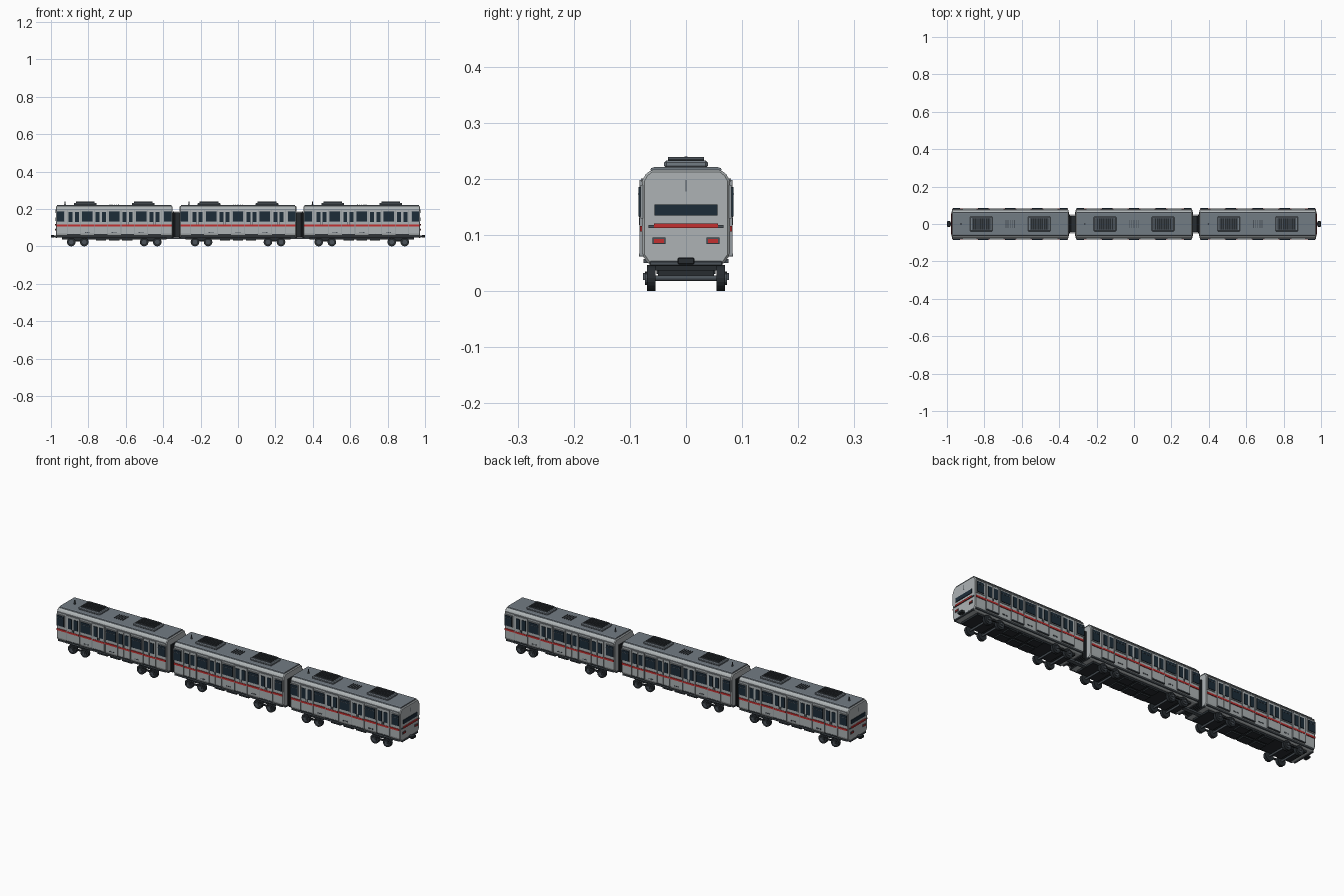
import bpy, bmesh, math
from mathutils import Matrix

if "Cube" in bpy.data.objects:
    bpy.data.objects.remove(bpy.data.objects["Cube"])

PITCH, HALF = 0.662, 0.312
CARS = (-PITCH, 0.0, PITCH)
SIDES = (-1, 1)


def mat(name, rgb):
    m = bpy.data.materials.new(name)
    m.diffuse_color = (*rgb, 1)
    m.use_nodes = True
    m.node_tree.nodes["Principled BSDF"].inputs["Base Color"].default_value = m.diffuse_color
    return m


BODY = mat("body_grey", (0.42, 0.45, 0.46))
TRIM = mat("trim_grey", (0.3, 0.33, 0.35))
ROOF = mat("roof_grey", (0.17, 0.2, 0.23))
DARK = mat("underframe_dark", (0.02, 0.025, 0.03))
STEEL = mat("steel", (0.07, 0.085, 0.1))
GLASS = mat("glass", (0.012, 0.025, 0.04))
RED = mat("red", (0.55, 0.03, 0.03))


def place(name, bm, material, at, bevel=0, smooth=False):
    """Turn a bmesh into one object per x offset, all sharing the mesh."""
    bmesh.ops.recalc_face_normals(bm, faces=bm.faces)
    me = bpy.data.meshes.new(name)
    bm.to_mesh(me)
    bm.free()
    me.materials.append(material)
    for x in at:
        ob = bpy.data.objects.new(name, me)
        ob.location.x = x
        bpy.context.collection.objects.link(ob)
        if bevel:
            b = ob.modifiers.new("bevel", "BEVEL")
            b.width, b.segments, b.limit_method = bevel, 1, "ANGLE"
        if smooth:
            bpy.ops.object.select_all(action="DESELECT")
            bpy.context.view_layer.objects.active = ob
            ob.select_set(True)
    if smooth:
        bpy.ops.object.shade_smooth_by_angle()


def boxes(name, items, material, at=CARS, bevel=0):
    """items: (centre x, y, z, size x, y, z)"""
    bm = bmesh.new()
    for x, y, z, sx, sy, sz in items:
        bmesh.ops.create_cube(bm, size=1, matrix=Matrix.Translation((x, y, z)) @ Matrix.Diagonal((sx, sy, sz, 1)))
    place(name, bm, material, at, bevel)


def rods(name, items, material, at=CARS, axis="y", seg=20):
    """items: (centre x, y, z, radius, length)"""
    rot = Matrix.Rotation(math.pi / 2, 4, "X") if axis == "y" else Matrix()
    bm = bmesh.new()
    for x, y, z, r, l in items:
        bmesh.ops.create_cone(bm, cap_ends=True, segments=seg, radius1=r, radius2=r, depth=l,
                              matrix=Matrix.Translation((x, y, z)) @ rot)
    place(name, bm, material, at)


def extrude_profile(name, half_profile, half_len, material, at=CARS, bevel=0):
    pts = half_profile + [(-y, z) for y, z in reversed(half_profile)]
    bm = bmesh.new()
    f = bm.faces.new([bm.verts.new((-half_len, y, z)) for y, z in pts])
    new = bmesh.ops.extrude_face_region(bm, geom=[f])["geom"]
    bmesh.ops.translate(bm, vec=(2 * half_len, 0, 0), verts=[v for v in new if isinstance(v, bmesh.types.BMVert)])
    place(name, bm, material, at, bevel)


# Car shell and roof
extrude_profile("car_body", [(0.066, 0.047), (0.078, 0.064), (0.078, 0.197), (0.072, 0.208), (0.062, 0.216)],
                HALF, BODY, bevel=0.004)
extrude_profile("roof_panel", [(0.064, 0.2145), (0.062, 0.219), (0.056, 0.221)], HALF - 0.006, ROOF)

# Side strips: gutter, stripe, sill
for s in SIDES:
    boxes("roof_gutter", [(0, s * 0.078, 0.198, 0.61, 0.005, 0.005)], TRIM)
    boxes("side_stripe", [(0, s * 0.0795, 0.111, 0.616, 0.0045, 0.009)], RED)
    boxes("side_sill", [(0, s * 0.072, 0.0535, 0.612, 0.008, 0.007)], STEEL)

# Doors and windows on both sides
DOORS = (-0.216, -0.072, 0.072, 0.216)
WINS = ((-0.287, 0.04), (-0.144, 0.056), (0, 0.056), (0.144, 0.056), (0.287, 0.04))
leaf, dwin, frame, wframe, win, mull, handle, step, vent = ([] for _ in range(9))
for s in SIDES:
    for d in DOORS:
        frame += [(d + k * 0.0355, s * 0.0795, 0.13, 0.003, 0.006, 0.134) for k in SIDES]
        frame.append((d, s * 0.0795, 0.1955, 0.074, 0.007, 0.004))
        step.append((d, s * 0.079, 0.0645, 0.07, 0.01, 0.005))
        for k in SIDES:
            leaf.append((d + k * 0.0168, s * 0.079, 0.13, 0.0325, 0.005, 0.128))
            dwin.append((d + k * 0.0165, s * 0.0815, 0.157, 0.021, 0.005, 0.052))
            handle.append((d + k * 0.004, s * 0.082, 0.124, 0.002, 0.004, 0.012))
    for x, w in WINS:
        wframe.append((x, s * 0.079, 0.159, w + 0.006, 0.005, 0.06))
        win.append((x, s * 0.0815, 0.159, w, 0.006, 0.052))
        mull.append((x, s * 0.0825, 0.173, w, 0.006, 0.002))
    for x, w in WINS[1:4]:
        vent += [(x + k * 0.01, s * 0.0785, 0.075, 0.006, 0.003, 0.005) for k in (-1, 0, 1)]
boxes("door_leaves", leaf, BODY)
boxes("door_frames", frame, TRIM)
boxes("door_windows", dwin, GLASS)
boxes("door_handles", handle, STEEL)
boxes("door_steps", step, STEEL)
boxes("window_frames", wframe, TRIM)
boxes("side_windows", win, GLASS)
boxes("window_rails", mull, STEEL)
boxes("skirt_vents", vent, STEEL)
boxes("door_stripe", [(d, s * 0.0812, 0.111, 0.066, 0.0035, 0.009) for d in DOORS for s in SIDES], RED)

# Roof equipment
AC = (-0.155, 0.155)
boxes("roof_cooler", [(x, 0, 0.226, 0.122, 0.078, 0.014) for x in AC], ROOF, bevel=0.004)
boxes("cooler_grille_base", [(x, 0, 0.2335, 0.1, 0.064, 0.003) for x in AC], DARK)
boxes("cooler_slats", [(x + i * 0.0115, 0, 0.2355, 0.004, 0.064, 0.006) for x in AC for i in range(-4, 5)], STEEL)
boxes("cooler_rails", [(x, s * 0.031, 0.236, 0.1, 0.003, 0.005) for x in AC for s in SIDES], STEEL)
boxes("roof_vent_slats", [(i * 0.0115, 0, 0.222, 0.004, 0.045, 0.004) for i in range(-2, 3)], STEEL)
rods("roof_antenna", [(-0.263, 0, 0.23, 0.0025, 0.02), (-0.263, 0, 0.222, 0.005, 0.004)], STEEL, axis="z", seg=10)

# Underframe and equipment boxes
boxes("underframe", [(0, 0, 0.043, 0.56, 0.108, 0.012)], DARK)
boxes("equipment_boxes", [(x, s * 0.03, 0.037, 0.055, 0.045, 0.014) for x in (-0.07, 0, 0.07) for s in SIDES], DARK)

# Bogies
wheels, hubs, axles, bframe, boxs = [], [], [], [], []
for b in (-0.195, 0.195):
    bframe.append((b, 0, 0.035, 0.05, 0.1, 0.014))
    for s in SIDES:
        bframe.append((b, s * 0.0695, 0.03, 0.09, 0.006, 0.008))
    for k in SIDES:
        x = b + k * 0.035
        axles.append((x, 0, 0.023, 0.005, 0.12))
        for s in SIDES:
            wheels.append((x, s * 0.0635, 0.023, 0.023, 0.012))
            wheels.append((x, s * 0.056, 0.023, 0.0245 - 0.0015, 0.004))
            hubs.append((x, s * 0.071, 0.023, 0.012, 0.004))
            boxs.append((x, s * 0.0735, 0.026, 0.014, 0.007, 0.012))
boxes("bogie_frame", bframe, DARK)
rods("wheels", wheels, DARK)
rods("wheel_hubs", hubs, STEEL)
rods("axles", axles, STEEL, seg=12)
boxes("axle_boxes", boxs, STEEL)

# End beams on every car
boxes("end_beam", [(s * 0.31, 0, 0.049, 0.01, 0.13, 0.009) for s in SIDES], STEEL, bevel=0.002)

# Cab faces on the outer ends
E = PITCH + HALF
for e in SIDES:
    at = (e * E,)
    boxes("cab_windshield", [(0, 0, 0.1445, 0.006, 0.112, 0.02)], GLASS, at)
    boxes("cab_stripe_backing", [(0, 0, 0.115, 0.006, 0.134, 0.006)], STEEL, at)
    boxes("cab_stripe", [(0, 0, 0.1165, 0.01, 0.114, 0.008)], RED, at)
    boxes("lamp_housing", [(0, s * 0.048, 0.0895, 0.006, 0.023, 0.011) for s in SIDES], STEEL, at)
    boxes("lamp_lens", [(e * 0.001, s * 0.048, 0.0895, 0.008, 0.018, 0.007) for s in SIDES], RED, at)
    boxes("cab_centre_rib", [(0, 0, 0.1875, 0.004, 0.002, 0.02)], STEEL, at)
    boxes("coupler_head", [(e * 0.017, 0, 0.0535, 0.018, 0.03, 0.013)], DARK, at, bevel=0.002)
    boxes("coupler_bar", [(e * 0.005, 0, 0.0535, 0.02, 0.014, 0.009)], STEEL, at)

# Gangways between cars
GAPS = (-PITCH / 2, PITCH / 2)
boxes("gangway_core", [(0, 0, 0.116, 0.042, 0.088, 0.13)], DARK, GAPS)
boxes("gangway_ribs", [(i * 0.0095, 0, 0.116, 0.005, 0.102, 0.14) for i in (-1.5, -0.5, 0.5, 1.5)], DARK, GAPS, bevel=0.001)
boxes("gangway_coupler", [(0, 0, 0.043, 0.1, 0.02, 0.01)], STEEL, GAPS)
